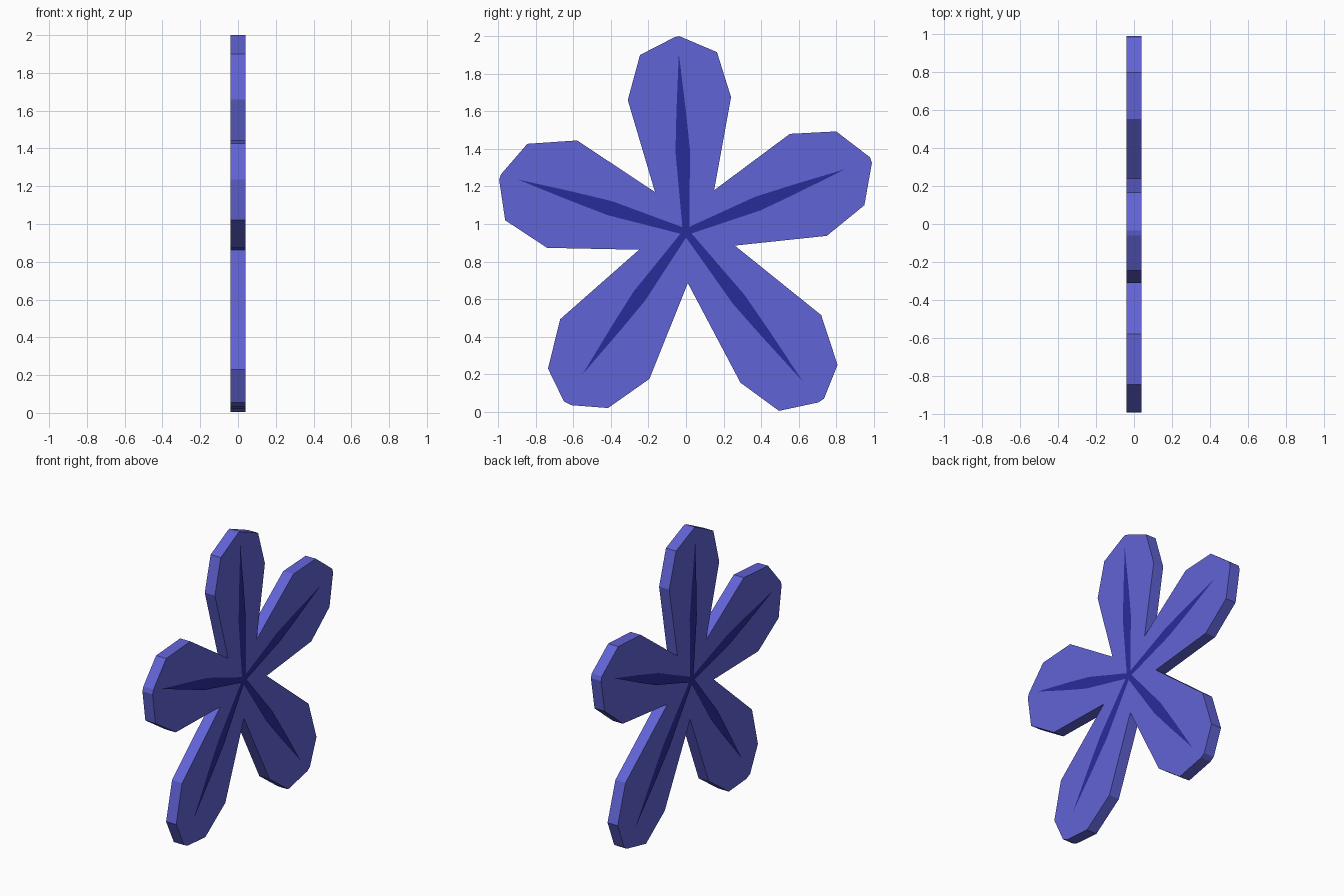
import bpy, bmesh
from math import cos, sin, radians
from mathutils import Vector

if "Cube" in bpy.data.objects:
    bpy.data.objects.remove(bpy.data.objects["Cube"])


def material(name, rgb):
    m = bpy.data.materials.new(name)
    m.diffuse_color = (*rgb, 1)
    m.use_nodes = True
    m.node_tree.nodes["Principled BSDF"].inputs["Base Color"].default_value = m.diffuse_color
    return m


def make_object(name, bm, mat):
    mesh = bpy.data.meshes.new(name)
    bm.to_mesh(mesh)
    bm.free()
    mesh.materials.append(mat)
    obj = bpy.data.objects.new(name, mesh)
    bpy.context.collection.objects.link(obj)
    return obj


petal_blue = material("petal_blue", (0.12, 0.125, 0.67))
vein_blue = material("vein_blue", (0.022, 0.025, 0.32))

# Petal outlines in (y, z), clockwise; each row starts at the notch before it
petals = [
    [(-.165, 1.17), (-.31, 1.66), (-.245, 1.90), (-.06, 1.995), (-.035, 2.0), (.165, 1.915), (.24, 1.675)],
    [(.15, 1.18), (.553, 1.48), (.80, 1.493), (.98, 1.355), (.99, 1.325), (.95, 1.10), (.75, .937)],
    [(.26, .885), (.72, .515), (.807, .25), (.735, .07), (.705, .05), (.495, .005), (.29, .155)],
    [(.01, .685), (-.195, .175), (-.415, .02), (-.61, .035), (-.65, .055), (-.735, .23), (-.67, .493)],
    [(-.25, .863), (-.74, .873), (-.963, 1.02), (-.995, 1.235), (-.985, 1.265), (-.845, 1.427), (-.58, 1.445)],
]

# Flower body: extruded flat outline
T = 0.039
bm = bmesh.new()
face = bm.faces.new([bm.verts.new((-T, y, z)) for row in petals for y, z in row])
ext = bmesh.ops.extrude_face_region(bm, geom=[face], use_keep_orig=True)
bmesh.ops.translate(bm, vec=(2 * T, 0, 0),
                    verts=[v for v in ext["geom"] if isinstance(v, bmesh.types.BMVert)])
bmesh.ops.recalc_face_normals(bm, faces=bm.faces)
make_object("flower_body", bm, petal_blue)

# Petal veins: slim tapered inlays just proud of both faces
centre = Vector((0, 0, 0.958))
profile = [(.0, .017), (.25, .029), (.45, .039), (.68, .025)]
veins = [(92.3, .95), (21.5, .908), (-52, 1.009), (-126, .935), (162.7, .937)]
for i, (angle, length) in enumerate(veins):
    a = radians(angle)
    along = Vector((0, cos(a), sin(a)))
    across = Vector((0, -sin(a), cos(a)))
    half = [(f * length, w) for f, w in profile]
    pts = half + [(length, 0)] + [(d, -w) for d, w in reversed(half)]
    bm = bmesh.new()
    for x in (-0.044, 0.044):
        f = bm.faces.new([bm.verts.new(centre + along * d + across * w + Vector((x, 0, 0)))
                          for d, w in pts])
        f.normal_update()
        if f.normal.x * x < 0:
            f.normal_flip()
    make_object(f"petal_vein_{i + 1}", bm, vein_blue)
